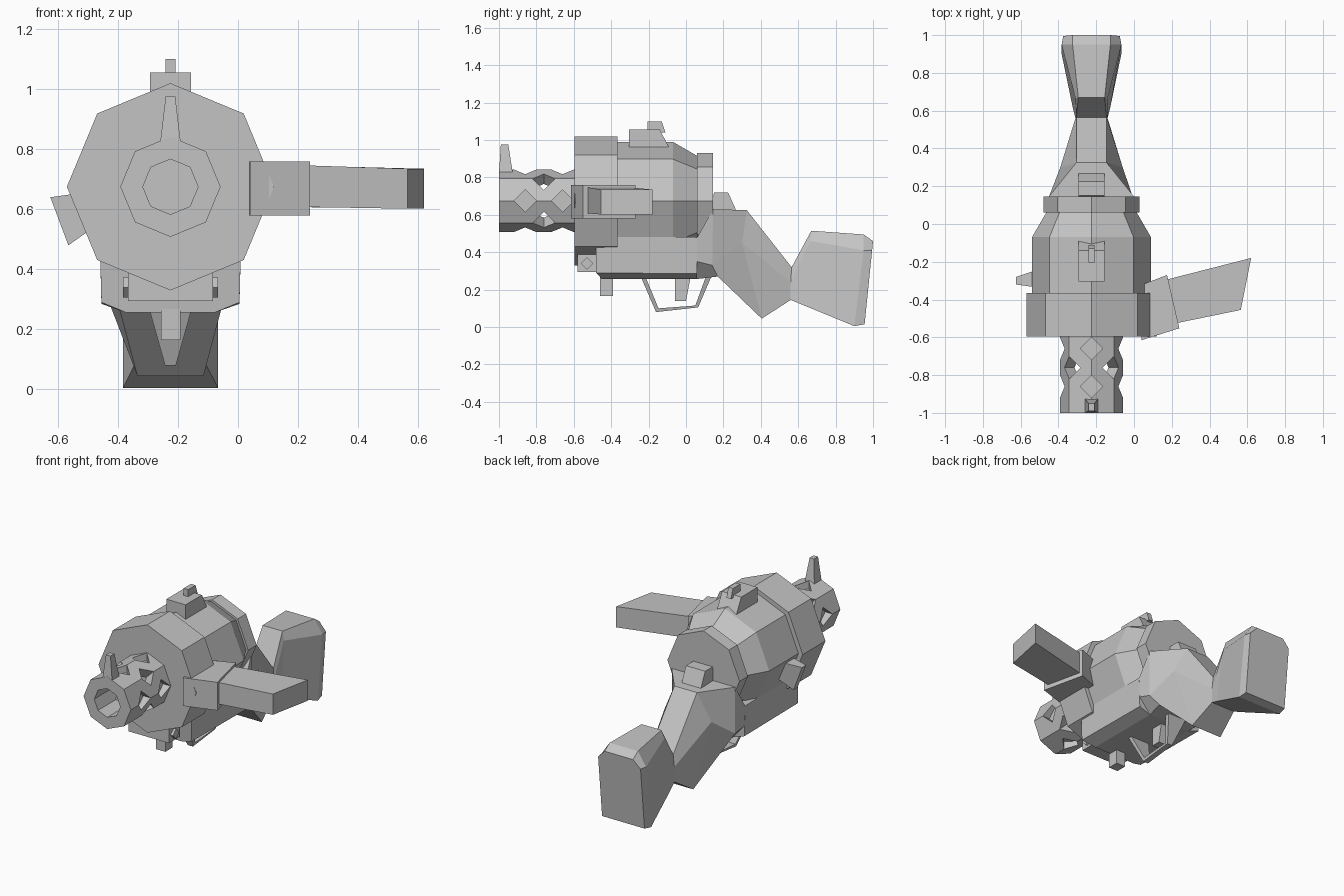
import bpy, bmesh, math
from mathutils import Vector, Matrix

cube = bpy.data.objects.get("Cube")
if cube:
    bpy.data.objects.remove(cube, do_unlink=True)

CX, CZ = -0.225, 0.675      # axis of body and barrel

grey = bpy.data.materials.new("plain_grey")
grey.use_nodes = True
GREY = (0.55, 0.55, 0.55, 1)
grey.diffuse_color = GREY
grey.node_tree.nodes["Principled BSDF"].inputs["Base Color"].default_value = GREY


def finish(name, bm):
    bmesh.ops.recalc_face_normals(bm, faces=bm.faces)
    mesh = bpy.data.meshes.new(name)
    bm.to_mesh(mesh)
    bm.free()
    mesh.materials.append(grey)
    obj = bpy.data.objects.new(name, mesh)
    bpy.context.collection.objects.link(obj)
    return obj


def loft(name, rings, closed=False):
    """Skin a list of equal-length point rings; cap the ends or close the loop."""
    bm = bmesh.new()
    loops = [[bm.verts.new(p) for p in ring] for ring in rings]
    n = len(loops[0])
    pairs = list(zip(loops, loops[1:]))
    if closed:
        pairs.append((loops[-1], loops[0]))
    else:
        bm.faces.new(loops[0])
        bm.faces.new(loops[-1])
    for a, b in pairs:
        for i in range(n):
            j = (i + 1) % n
            bm.faces.new((a[i], a[j], b[j], b[i]))
    return finish(name, bm)


def octagon(y, r):
    return [(CX + r * math.sin(k * math.pi / 4), y, CZ + r * math.cos(k * math.pi / 4))
            for k in range(8)]


def box(name, x, y, z):
    return loft(name, [[(x[0], v, z[0]), (x[1], v, z[0]), (x[1], v, z[1]), (x[0], v, z[1])]
                       for v in y])


def mirrored(half):
    """Ring from (y, z, half_width) points listed from top to bottom."""
    left = [(CX - w, y, z) for y, z, w in half]
    right = [(CX + w, y, z) for y, z, w in reversed(half)]
    return left + right


def taper(name, low, high):
    """Block between two rectangles given as (x half, y0, y1, z0, z1)."""
    return loft(name, [[(CX - w, y0, z0), (CX + w, y0, z0), (CX + w, y1, z1), (CX - w, y1, z1)]
                       for w, y0, y1, z0, z1 in (low, high)])


def slab(name, plan, z):
    return loft(name, [[(x, y, h) for x, y in plan] for h in z])


# Main octagonal body: front drum, middle, taper and rear ring
loft("body", [octagon(y, r) for y, r in
              [(-0.595, 0.345), (-0.365, 0.345), (-0.365, 0.315), (-0.07, 0.315),
               (0.06, 0.24), (0.06, 0.255), (0.145, 0.255)]])

# Barrel shroud with a bore
shroud = loft("barrel_shroud", [octagon(y, r) for y, r in
              [(-1, 0.167), (-0.58, 0.167), (-0.58, 0.092), (-1, 0.092)]], closed=True)

# Diamond cutters: shallow on the main axes, through the wall on the diagonals
bm = bmesh.new()
for k in range(8):
    diagonal = k % 2
    start, end = (0.063, 0.25) if diagonal else (0.115, 0.25)
    turn = Matrix.Translation((CX, 0, CZ)) @ Matrix.Rotation(k * math.pi / 4, 4, 'Y')
    for y in ([-0.76] if diagonal else [-0.86, -0.66]):
        a, b = [[bm.verts.new(turn @ Vector((dx, y + dy, h)))
                 for dx, dy in ((0.06, 0), (0, 0.06), (-0.06, 0), (0, -0.06))]
                for h in (start, end)]
        bm.faces.new(a)
        bm.faces.new(b)
        for i in range(4):
            j = (i + 1) % 4
            bm.faces.new((a[i], a[j], b[j], b[i]))
cutter = finish("diamond_cutter", bm)
cutter.hide_render = True
mod = shroud.modifiers.new("diamond_holes", 'BOOLEAN')
mod.operation = 'DIFFERENCE'
mod.solver = 'EXACT'
mod.object = cutter
bpy.context.view_layer.objects.active = shroud
shroud.select_set(True)
bpy.ops.object.modifier_apply(modifier=mod.name)
bpy.data.objects.remove(cutter, do_unlink=True)

# Sights
taper("front_sight", (0.035, -1, -0.925, 0.815, 0.815), (0.016, -0.99, -0.95, 0.975, 0.975))
taper("rear_sight_base", (0.068, -0.305, -0.085, 0.95, 0.95), (0.068, -0.305, -0.14, 1.055, 1.055))
taper("rear_sight_post", (0.016, -0.205, -0.11, 1.04, 1.04), (0.016, -0.205, -0.13, 1.1, 1.1))
taper("rear_catch", (0.068, 0.13, 0.27, 0.62, 0.62), (0.068, 0.15, 0.225, 0.72, 0.72))

# Lower receiver with a sloping underside
loft("lower_receiver", [mirrored(h) for h in (
    [(-0.48, 0.49, 0.235), (-0.48, 0.29, 0.23), (-0.45, 0.257, 0.15)],
    [(0.06, 0.48, 0.235), (0.06, 0.285, 0.23), (0.06, 0.257, 0.15)])])
box("front_mount", (-0.367, -0.083), (-0.58, -0.47), (0.295, 0.42))

# Diamond pins on both sides of the front mount
for side, name in ((-1, "right_pin"), (1, "left_pin")):
    loft(name, [[(CX + side * w, -0.53 + dy, 0.34 + dz)
                 for dy, dz in ((0.033, 0), (0, 0.033), (-0.033, 0), (0, -0.033))]
                for w in (0.13, 0.158)])

# Stock: wrist, neck and butt
loft("stock", [mirrored(h) for h in (
    [(0.06, 0.48, 0.235), (0.06, 0.35, 0.23), (0.06, 0.257, 0.15)],
    [(0.145, 0.63, 0.225), (0.14, 0.33, 0.22), (0.17, 0.27, 0.17)],
    [(0.325, 0.625, 0.08), (0.30, 0.45, 0.165), (0.405, 0.045, 0.11)],
    [(0.565, 0.32, 0.08), (0.56, 0.24, 0.085), (0.56, 0.145, 0.085)],
    [(0.67, 0.515, 0.07), (0.665, 0.46, 0.085), (0.62, 0.12, 0.10)],
    [(0.95, 0.495, 0.10), (0.95, 0.41, 0.158), (0.90, 0.005, 0.158)],
    [(1.0, 0.46, 0.10), (0.995, 0.41, 0.15), (0.955, 0.015, 0.15)])])

# Trigger, guard and front lug
taper("trigger", (0.03, -0.06, 0.0, 0.14, 0.14), (0.03, -0.06, 0.025, 0.27, 0.27))
box("front_lug", (-0.257, -0.192), (-0.46, -0.39), (0.165, 0.27))
outer = [(-0.24, 0.265, 0.07), (-0.16, 0.08, 0.018), (0.065, 0.105, 0.018), (0.14, 0.28, 0.07)]
inner = [(-0.215, 0.265, 0.07), (-0.147, 0.1, 0.022), (0.05, 0.115, 0.022), (0.11, 0.28, 0.07)]
loft("trigger_guard", [[(CX - w, y, z), (CX + w, y, z), (CX + v, s, t), (CX - v, s, t)]
                       for (y, z, w), (s, t, v) in zip(outer, inner)])

# Side magazine and its housing
slab("magazine_housing", [(0.04, -0.615), (0.24, -0.552), (0.175, -0.27), (0.02, -0.33)], (0.58, 0.76))
loft("magazine", [[(x0, y0, z0), (x1, y1, z0), (x1, y1, z1), (x0, y0, z1)]
                  for x0, y0, x1, y1, z0, z1 in
                  ((0.20, -0.53, 0.15, -0.30, 0.608, 0.747),
                   (0.565, -0.455, 0.62, -0.18, 0.602, 0.735))])

# Tilted charging handle on the far side
loft("charging_handle", [[(-0.625, y0, 0.64), (-0.52, y1, 0.655),
                          (-0.48, y1, 0.54), (-0.565, y0, 0.48)]
                         for y0, y1 in ((-0.32, -0.335), (-0.28, -0.245))])
